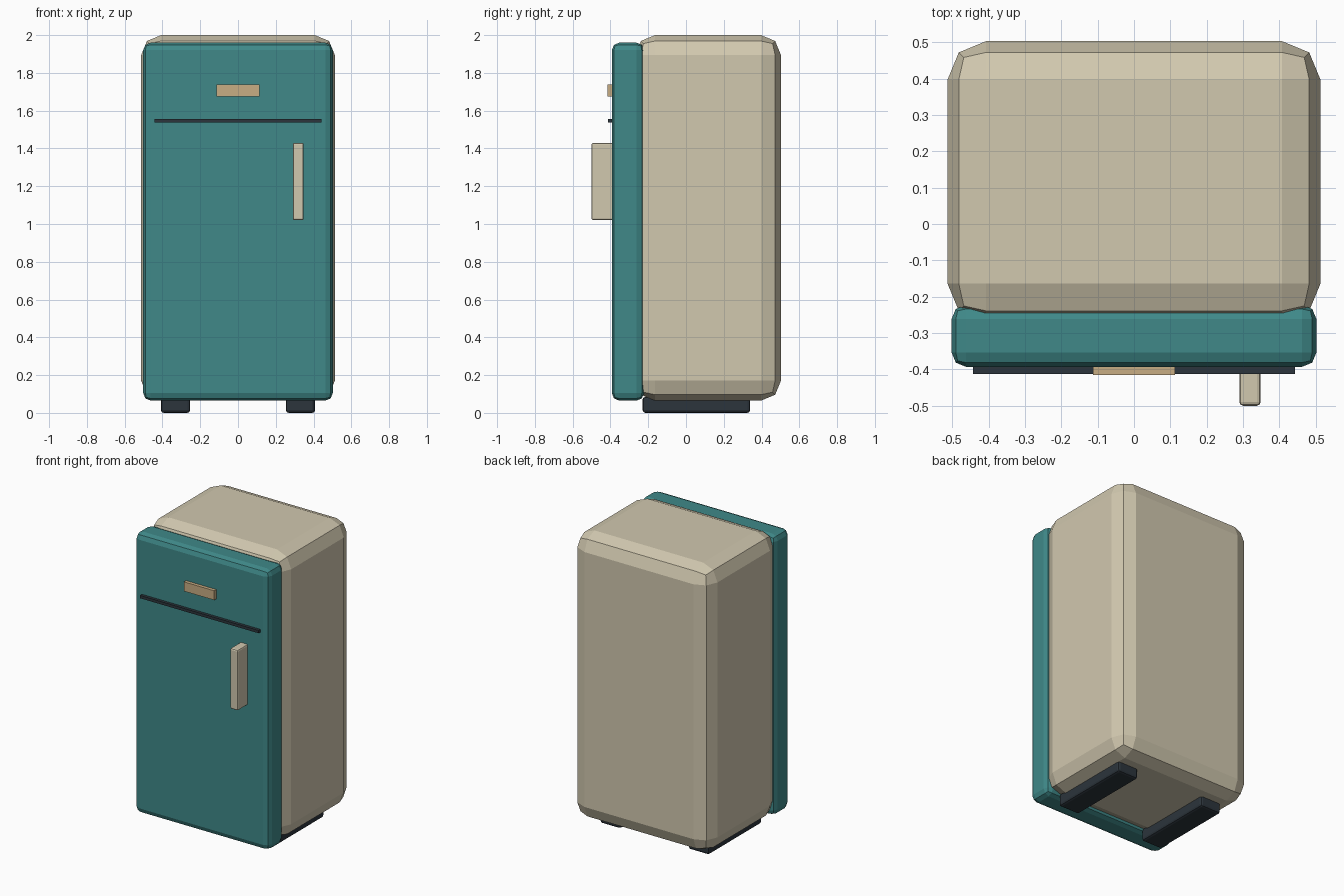
import bpy

if "Cube" in bpy.data.objects:
    bpy.data.objects.remove(bpy.data.objects["Cube"])


def material(name, color):
    m = bpy.data.materials.new(name)
    m.diffuse_color = (*color, 1)
    m.use_nodes = True
    m.node_tree.nodes["Principled BSDF"].inputs["Base Color"].default_value = m.diffuse_color
    return m


cream = material("cream", (0.64, 0.58, 0.43))
teal = material("teal", (0.05, 0.25, 0.25))
dark = material("dark", (0.025, 0.035, 0.045))
tan = material("tan", (0.58, 0.42, 0.23))


def box(name, x, y, z, mat, bevel=0.0, segments=2):
    """Box from (min, max) ranges with rounded, flat-shaded edges."""
    ranges = (x, y, z)
    bpy.ops.mesh.primitive_cube_add(size=1, location=[(a + b) / 2 for a, b in ranges])
    ob = bpy.context.object
    ob.name = name
    ob.scale = [b - a for a, b in ranges]
    bpy.ops.object.transform_apply(location=False, rotation=False, scale=True)
    ob.data.materials.append(mat)
    if bevel:
        mod = ob.modifiers.new("bevel", 'BEVEL')
        mod.width = bevel
        mod.segments = segments
    return ob


# Cabinet and full-height door
box("cabinet", (-0.513, 0.513), (-0.27, 0.503), (0.065, 2.0), cream, 0.106)
box("door", (-0.502, 0.502), (-0.393, -0.222), (0.065, 1.96), teal, 0.04)

# Door trim: freezer seam, plate and handle
box("seam_strip", (-0.443, 0.443), (-0.413, -0.385), (1.538, 1.557), dark)
box("door_plate", (-0.113, 0.113), (-0.416, -0.385), (1.675, 1.738), tan)
box("handle", (0.29, 0.348), (-0.5, -0.375), (1.02, 1.43), cream, 0.01)

# Runner feet
for side, name in ((-1, "left_foot"), (1, "right_foot")):
    xs = sorted((side * 0.253, side * 0.408))
    box(name, xs, (-0.23, 0.34), (0.0, 0.085), dark, 0.015)
